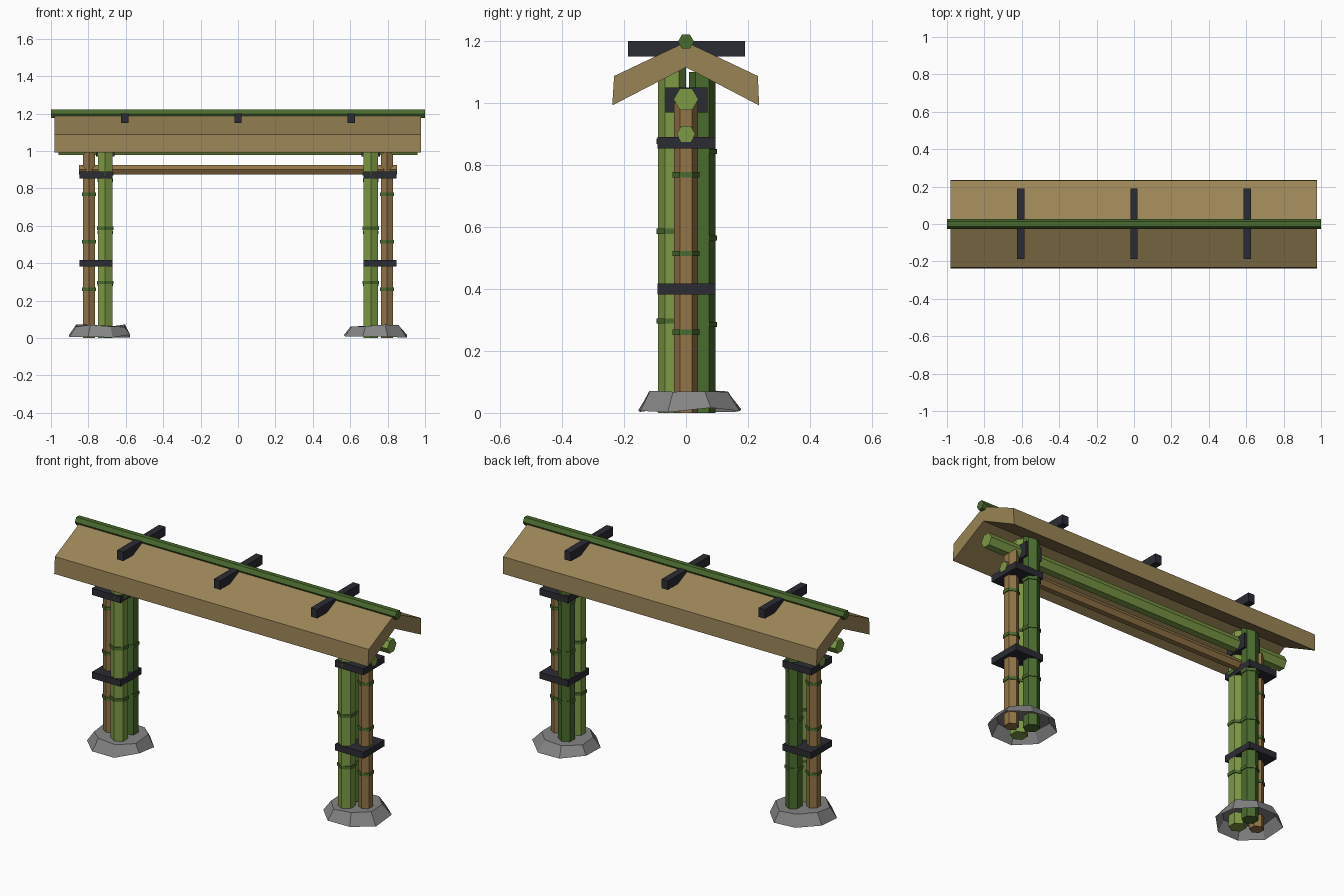
import bpy, bmesh, math, random
from mathutils import Vector

if "Cube" in bpy.data.objects:
    bpy.data.objects.remove(bpy.data.objects["Cube"])

random.seed(4)


def material(name, hex_code):
    def lin(i):
        c = int(hex_code[i:i + 2], 16) / 255
        return c / 12.92 if c <= 0.04045 else ((c + 0.055) / 1.055) ** 2.4
    m = bpy.data.materials.new(name)
    m.diffuse_color = (lin(0), lin(2), lin(4), 1)
    m.use_nodes = True
    m.node_tree.nodes["Principled BSDF"].inputs["Base Color"].default_value = m.diffuse_color
    return m


LIGHT = material("light_green_bamboo", "7D9A45")
DARK = material("dark_green_bamboo", "4A6B2E")
TAN = material("tan_bamboo", "937547")
ROOF = material("roof_thatch", "9A8456")
LASH = material("black_lashing", "2B2B34")
STONE = material("grey_stone", "858585")


def make(name, verts, faces, *mats):
    me = bpy.data.meshes.new(name)
    bm = bmesh.new()
    vs = [bm.verts.new(v) for v in verts]
    for f in faces:
        bm.faces.new([vs[i] for i in f])
    bmesh.ops.recalc_face_normals(bm, faces=bm.faces)
    bm.to_mesh(me)
    bm.free()
    for m in mats:
        me.materials.append(m)
    ob = bpy.data.objects.new(name, me)
    bpy.context.collection.objects.link(ob)
    return ob


def prism(name, ring_a, ring_b, *mats, caps=(True, True)):
    n = len(ring_a)
    faces = [(i, (i + 1) % n, n + (i + 1) % n, n + i) for i in range(n)]
    if caps[0]:
        faces.append(tuple(range(n)))
    if caps[1]:
        faces.append(tuple(range(n, 2 * n)))
    return make(name, list(ring_a) + list(ring_b), faces, *mats)


def hexagon(r):
    # corners point along the first axis
    return [(r * math.cos(i * math.pi / 3), r * math.sin(i * math.pi / 3)) for i in range(6)]


def upright(name, x, y, z0, z1, r, mat):
    h = hexagon(r)
    return prism(name, [(x + b, y + a, z0) for a, b in h],
                 [(x + b, y + a, z1) for a, b in h], mat)


def rail(name, half, z, r, *mats):
    h = hexagon(r)
    ob = prism(name, [(-half, a, z + b) for a, b in h], [(half, a, z + b) for a, b in h], *mats)
    if len(mats) > 1:  # second colour on the cut ends
        for p in ob.data.polygons:
            p.material_index = int(abs(p.normal.x) > 0.9)
    return ob


def box(name, x0, x1, y0, y1, z0, z1, mat):
    sq = [(x0, y0), (x1, y0), (x1, y1), (x0, y1)]
    return prism(name, [(x, y, z0) for x, y in sq], [(x, y, z1) for x, y in sq], mat)


for side, s in (("left", -1), ("right", 1)):
    # three bamboo poles with node rings
    for part, x, y, top, r, mat, step in (
            ("front_pole", 0.71, -0.045, 1.15, 0.045, LIGHT, 0.29),
            ("back_pole", 0.71, 0.052, 1.10, 0.043, DARK, 0.279),
            ("outer_pole", 0.797, 0.0, 1.0, 0.038, TAN, 0.254)):
        upright(f"{side}_{part}", s * x, y, 0, top, r, mat)
        for k in (1, 2, 3):
            upright(f"{side}_{part}_node_{k}", s * x, y, k * step - 0.002, k * step + 0.015,
                    r + 0.005, DARK)
    # lashings round the poles and the beam
    xs = sorted((s * 0.67, s * 0.848))
    box(f"{side}_lower_lashing", *xs, -0.092, 0.095, 0.382, 0.418, LASH)
    box(f"{side}_upper_lashing", *xs, -0.092, 0.095, 0.853, 0.89, LASH)
    xs = sorted((s * 0.66, s * 0.76))
    box(f"{side}_beam_lashing", *xs, -0.066, 0.07, 0.97, 1.05, LASH)
    # rough footing stone, open underneath
    rings = []
    for r, z in ((0.175, 0.01), (0.137, 0.067)):
        ring = []
        for i in range(8):
            a = math.radians(22.5 + 45 * i)
            q = r * random.uniform(0.96, 1.05)
            ring.append((s * 0.735 + q * math.cos(a), 0.01 + q * math.sin(a),
                         z + random.uniform(-0.009, 0.009)))
        rings.append(ring)
    prism(f"{side}_footing_stone", *rings, STONE, caps=(False, True))

# horizontal beams
rail("main_beam", 0.96, 1.012, 0.04, LIGHT)
rail("lower_crossbar", 0.85, 0.90, 0.03, TAN, LIGHT)
rail("ridge_pole", 1.0, 1.198, 0.026, DARK)

# pitched roof
profile = [(0, 1.197), (0.232, 1.087), (0.236, 0.992), (0, 1.115), (-0.238, 0.992), (-0.232, 1.087)]
ends = [[(x, y, z) for y, z in profile] for x in (-0.98, 0.978)]
n = len(profile)
faces = [(i, (i + 1) % n, n + (i + 1) % n, n + i) for i in range(n)]
for o in (0, n):
    faces += [(o, o + 1, o + 2, o + 3), (o, o + 3, o + 4, o + 5)]
make("roof", ends[0] + ends[1], faces, ROOF)

# battens across the ridge
for i, x in enumerate((-0.605, 0, 0.605)):
    box(f"ridge_batten_{i + 1}", x - 0.02, x + 0.02, -0.187, 0.19, 1.15, 1.2, LASH)
